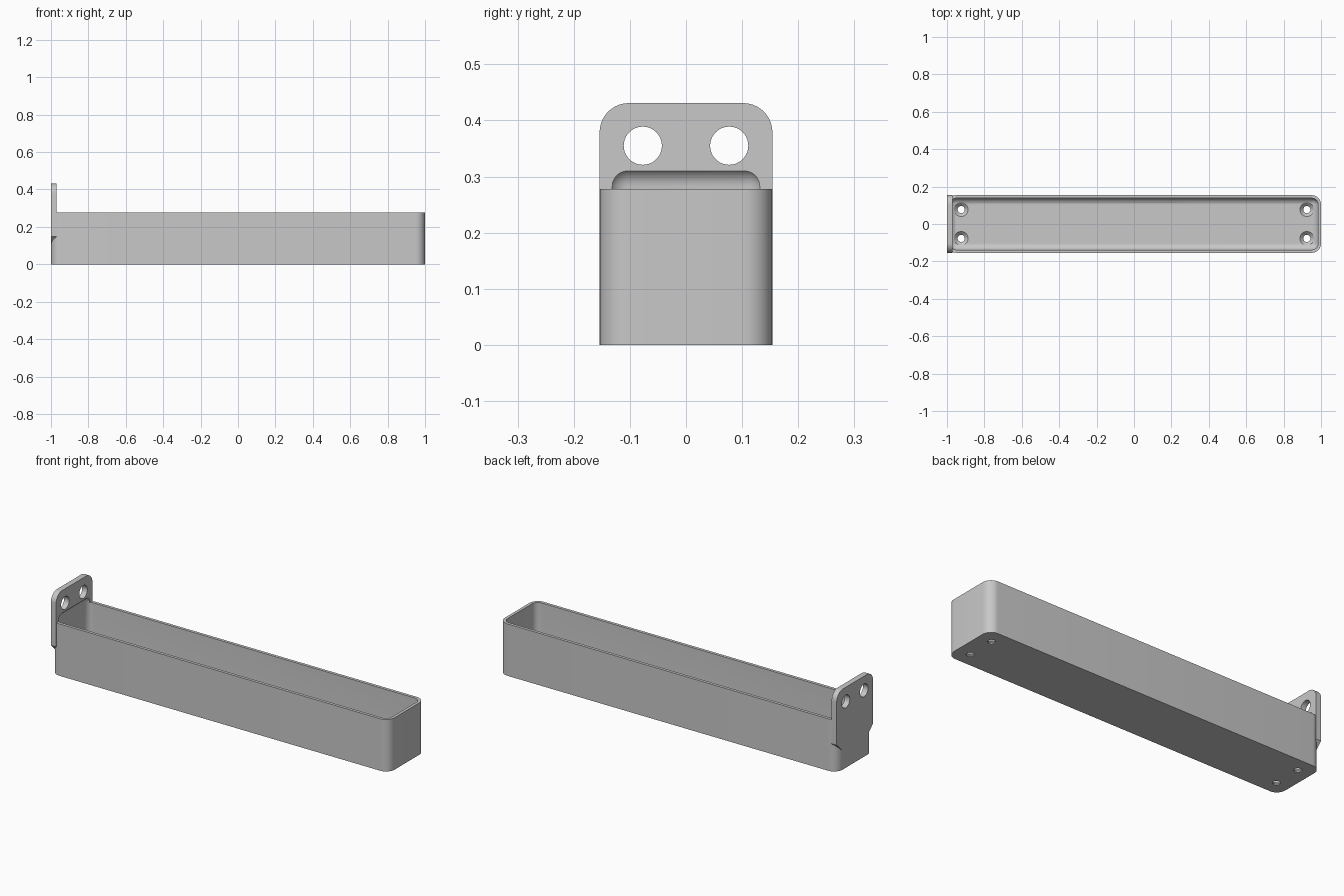
import bpy, bmesh, math
from mathutils import Matrix

if "Cube" in bpy.data.objects:
    bpy.data.objects.remove(bpy.data.objects["Cube"])

HALF_W = 0.154      # half width of tray and plate
HEIGHT = 0.278      # rim height
WALL = 0.016
RADIUS = 0.05       # outer corner radius
FLOOR = 0.024

grey = bpy.data.materials.new("plain grey")
grey.use_nodes = True
grey.diffuse_color = (0.58, 0.58, 0.58, 1)
grey.node_tree.nodes["Principled BSDF"].inputs["Base Color"].default_value = (0.58, 0.58, 0.58, 1)


def finish(name, bm):
    bmesh.ops.recalc_face_normals(bm, faces=bm.faces)
    mesh = bpy.data.meshes.new(name)
    bm.to_mesh(mesh)
    bm.free()
    mesh.materials.append(grey)
    obj = bpy.data.objects.new(name, mesh)
    bpy.context.collection.objects.link(obj)
    return obj


def rounded_box(name, hx, hy, z0, z1, radius, all_edges):
    bm = bmesh.new()
    bmesh.ops.create_cube(bm, size=1)
    for v in bm.verts:
        v.co = (v.co.x * 2 * hx, v.co.y * 2 * hy, z1 if v.co.z > 0 else z0)
    edges = [e for e in bm.edges
             if all_edges or abs(e.verts[0].co.z - e.verts[1].co.z) > 0.01]
    bmesh.ops.bevel(bm, geom=edges, offset=radius, offset_type='OFFSET',
                    segments=10, profile=0.5, affect='EDGES')
    return finish(name, bm)


def cone(bm, r_low, r_high, depth, matrix):
    bmesh.ops.create_cone(bm, cap_ends=True, segments=48, radius1=r_low,
                          radius2=r_high, depth=depth, matrix=matrix)


def combine(target, tool, operation):
    mod = target.modifiers.new(operation.lower(), 'BOOLEAN')
    mod.operation = operation
    mod.solver = 'EXACT'
    mod.object = tool
    bpy.context.view_layer.objects.active = target
    bpy.ops.object.modifier_apply(modifier=mod.name)
    bpy.data.objects.remove(tool)


# Tray body with rounded upright corners
tray = rounded_box("tray", 1, HALF_W, 0, HEIGHT, RADIUS, False)

# Mounting plate: rounded top, sloped shoulders below that run into the tray
TOP, R = 0.431, 0.052
half = [(0.10, 0.096), (HALF_W, 0.15)]
for i in range(11):
    a = math.radians(9 * i)
    half.append((HALF_W - R + R * math.cos(a), TOP - R + R * math.sin(a)))
outline = half + [(-y, z) for y, z in reversed(half)]
bm = bmesh.new()
face = bm.faces.new([bm.verts.new((-1, y, z)) for y, z in outline])
ext = bmesh.ops.extrude_face_region(bm, geom=[face])
bmesh.ops.translate(bm, vec=(0.03, 0, 0),
                    verts=[g for g in ext["geom"] if isinstance(g, bmesh.types.BMVert)])
plate = finish("mounting_plate", bm)
combine(tray, plate, 'UNION')

# Cavity with filleted edges, which also scoops into the foot of the plate
cavity = rounded_box("cavity_cutter", 1 - WALL, HALF_W - WALL, FLOOR, 0.3165,
                     RADIUS - WALL, True)
combine(tray, cavity, 'DIFFERENCE')

# Round holes through the plate
for side in (-1, 1):
    bm = bmesh.new()
    cone(bm, 0.034, 0.034, 0.2,
         Matrix.Translation((-1, side * 0.077, 0.355)) @ Matrix.Rotation(math.pi / 2, 4, 'Y'))
    combine(tray, finish("plate_hole_cutter", bm), 'DIFFERENCE')

# Countersunk screw holes in the floor
for sx in (-1, 1):
    for sy in (-1, 1):
        x, y = sx * 0.924, sy * 0.077
        bm = bmesh.new()
        cone(bm, 0.019, 0.019, 0.2, Matrix.Translation((x, y, 0)))
        combine(tray, finish("screw_hole_cutter", bm), 'DIFFERENCE')
        bm = bmesh.new()
        cone(bm, 0.017, 0.039, 0.022, Matrix.Translation((x, y, 0.015)))
        combine(tray, finish("countersink_cutter", bm), 'DIFFERENCE')

# Smooth curves, crisp edges
bpy.ops.object.select_all(action='DESELECT')
tray.select_set(True)
bpy.context.view_layer.objects.active = tray
bpy.ops.object.shade_smooth_by_angle(angle=math.radians(30))
